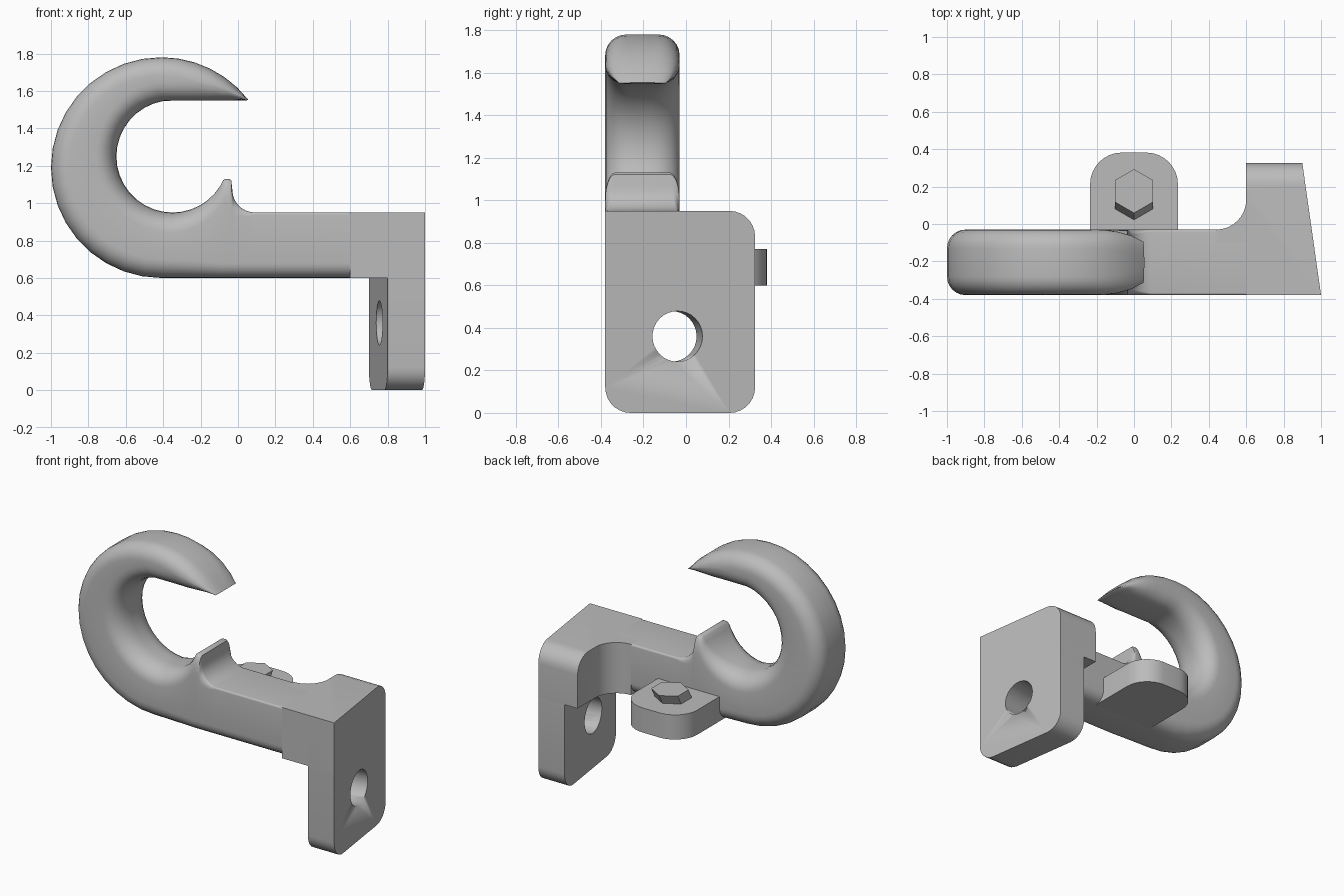
import bpy, bmesh
from math import sin, cos, pi, radians
from mathutils import Vector, Matrix

if "Cube" in bpy.data.objects:
    bpy.data.objects.remove(bpy.data.objects["Cube"])

steel = bpy.data.materials.new("grey_steel")
steel.use_nodes = True
GREY = (0.5, 0.5, 0.5, 1)
steel.diffuse_color = GREY
steel.node_tree.nodes["Principled BSDF"].inputs["Base Color"].default_value = GREY

FRONT, BACK = -0.38, -0.03          # sides of the shank
MID, HALF = (FRONT + BACK) / 2, (BACK - FRONT) / 2
BOTTOM, TOP = 0.6, 0.95             # shank height


def finish(name, bm, angle=35):
    bmesh.ops.recalc_face_normals(bm, faces=bm.faces)
    mesh = bpy.data.meshes.new(name)
    bm.to_mesh(mesh)
    bm.free()
    obj = bpy.data.objects.new(name, mesh)
    bpy.context.collection.objects.link(obj)
    mesh.materials.append(steel)
    bpy.ops.object.select_all(action="DESELECT")
    obj.select_set(True)
    bpy.context.view_layer.objects.active = obj
    bpy.ops.object.shade_smooth_by_angle(angle=radians(angle))
    return obj


def arc(cx, cy, r, start, end, steps):
    return [(cx + r * cos(radians(start + (end - start) * i / steps)),
             cy + r * sin(radians(start + (end - start) * i / steps))) for i in range(steps + 1)]


def prism(outline, place, offset):
    """Extrude a 2D outline, mapped to 3D by place, along offset."""
    bm = bmesh.new()
    face = bm.faces.new([bm.verts.new(place(a, b)) for a, b in outline])
    new = bmesh.ops.extrude_face_region(bm, geom=[face])["geom"]
    bmesh.ops.translate(bm, vec=offset, verts=[v for v in new if isinstance(v, bmesh.types.BMVert)])
    return bm


def section(inner, outer, half, inner_round, outer_round):
    """Rounded rectangle spanning inner to outer point, each rounding as (across, along)."""
    i, o = Vector((inner[0], MID, inner[1])), Vector((outer[0], MID, outer[1]))
    length = (o - i).length
    along = (o - i).normalized()
    ring = []
    for corner, (side, at_inner) in enumerate(((1, True), (-1, True), (-1, False), (1, False))):
        across, depth = inner_round if at_inner else outer_round
        depth = min(depth, length * 0.48)
        steps = 6
        for k in range(steps + 1):
            t = pi / 2 * k / steps
            if corner % 2:
                t = pi / 2 - t
            y = side * (half - across + across * cos(t))
            d = depth * (1 - sin(t))
            ring.append((i + along * d if at_inner else o - along * d) + Vector((0, y, 0)))
    return ring


# Hook: from the tip round to the bottom of the bowl
rings = []
TIP = 38
for k in range(7):
    t = k / 6
    ang = radians(TIP + (90 - TIP) * t)
    outer = (-0.41 + 0.59 * cos(ang), 1.19 + 0.59 * sin(ang))
    inner = (0.045 - 0.395 * t, 1.548)
    half = HALF - 0.065 * (1 - min(1, t * 1.7)) ** 2
    rings.append(section(inner, outer, half, (0.09, 0.1), (0.1, 0.1)))
bowl = zip(arc(-0.35, 1.25, 0.3, 90, 270, 18), arc(-0.41, 1.19, 0.59, 90, 270, 18))
for k, (inner, outer) in enumerate(bowl):
    if k:
        rings.append(section(inner, outer, HALF, (0.09 + 0.05 * min(1, k / 6), 0.11), (0.1, 0.1)))

# Spur and straight shank continue the same sweep
rise = arc(-0.35, 1.25, 0.3, -90, -32, 6)[1:]
for k, p in enumerate(rise):
    t = (k + 1) / len(rise)
    rings.append(section(p, (p[0] - 0.06 * (1 - t), BOTTOM), HALF,
                         (0.14 - 0.09 * t, 0.11), (0.1 - 0.02 * t, 0.1 - 0.02 * t)))
spur = [(-0.08, 1.122), (-0.07, 1.13), (-0.045, 1.13), (-0.036, 1.122)]
fillet = arc(0.09, 1.07, 0.12, 180, 270, 7)
for p in spur:
    rings.append(section(p, (p[0], BOTTOM), HALF, (0.045, 0.13), (0.08, 0.08)))
for k, p in enumerate(fillet):
    t = k / 7
    rings.append(section(p, (p[0], BOTTOM), HALF,
                         (0.04 - 0.028 * t, 0.1 - 0.088 * t), (0.08, 0.08)))
rings.append(section((0.6, TOP), (0.6, BOTTOM), HALF, (0.012, 0.012), (0.08, 0.08)))

bm = bmesh.new()
loops = [[bm.verts.new(p) for p in ring] for ring in rings]
for a, b in zip(loops, loops[1:]):
    for j in range(len(a)):
        n = (j + 1) % len(a)
        bm.faces.new((a[j], a[n], b[n], b[j]))
bm.faces.new(loops[0])
bm.faces.new(loops[-1])
finish("hook_and_shank", bm, 40)

# Corner block with a concave fillet into the shank
REAR = 0.325
outline = [(0.6, FRONT), (1, FRONT), (0.9, REAR), (0.6, REAR)]
outline += arc(0.44, 0.13, 0.16, 0, -90, 8) + [(0.44, -0.1), (0.6, -0.1)]
bm = prism(outline, lambda x, y: (x, y, BOTTOM), (0, 0, TOP - BOTTOM))
edges = [e for e in bm.edges if all(v.co.y > 0.3 and v.co.z > 0.9 for v in e.verts)]
bmesh.ops.bevel(bm, geom=edges, offset=0.12, segments=7, profile=0.5, affect="EDGES")
finish("corner_block", bm)

# Slanted mounting plate with rounded corners
R = 0.12
outline = [(FRONT, TOP)] + arc(FRONT + R, R, R, 180, 270, 7) + arc(REAR - R, R, R, 270, 360, 7)
outline += arc(REAR - R, TOP - R, R, 0, 90, 7)
SLANT = 0.1 / (REAR - FRONT)
bm = prism(outline, lambda y, z: (1 - (y - FRONT) * SLANT, y, z), (-0.2, 0, 0))
plate = finish("mounting_plate", bm)

# Bolt hole square to the plate
bm = bmesh.new()
turn = Matrix.Rotation(math_angle := SLANT, 4, "Z") @ Matrix.Rotation(pi / 2, 4, "Y")
bmesh.ops.create_cone(bm, cap_ends=True, segments=32, radius1=0.119, radius2=0.119, depth=0.7,
                      matrix=Matrix.Translation((0.952, -0.04, 0.36)) @ turn)
cutter = finish("hole_cutter", bm)
cutter.hide_render = True
cutter.hide_set(True)
cut = plate.modifiers.new("bolt_hole", "BOOLEAN")
cut.object, cut.operation, cut.solver = cutter, "DIFFERENCE", "EXACT"
bpy.context.view_layer.objects.active = plate
bpy.ops.object.modifier_apply(modifier=cut.name)
bpy.data.objects.remove(cutter)

# Side lug
W, END, LR = 0.235, 0.382, 0.17
outline = [(-W, -0.13), (W, -0.13)]
outline += arc(W - LR, END - LR, LR, 0, 90, 8) + arc(LR - W, END - LR, LR, 90, 180, 8)
finish("side_lug", prism(outline, lambda x, y: (x, y, BOTTOM), (0, 0, 0.17)))

# Leaning hexagonal bolt head
hexagon = arc(0, 0.138, 0.117, 30, 330, 5)
finish("bolt_head", prism(hexagon, lambda x, y: (x, y, 0.768), (0, 0.038, 0.07)), 20)
